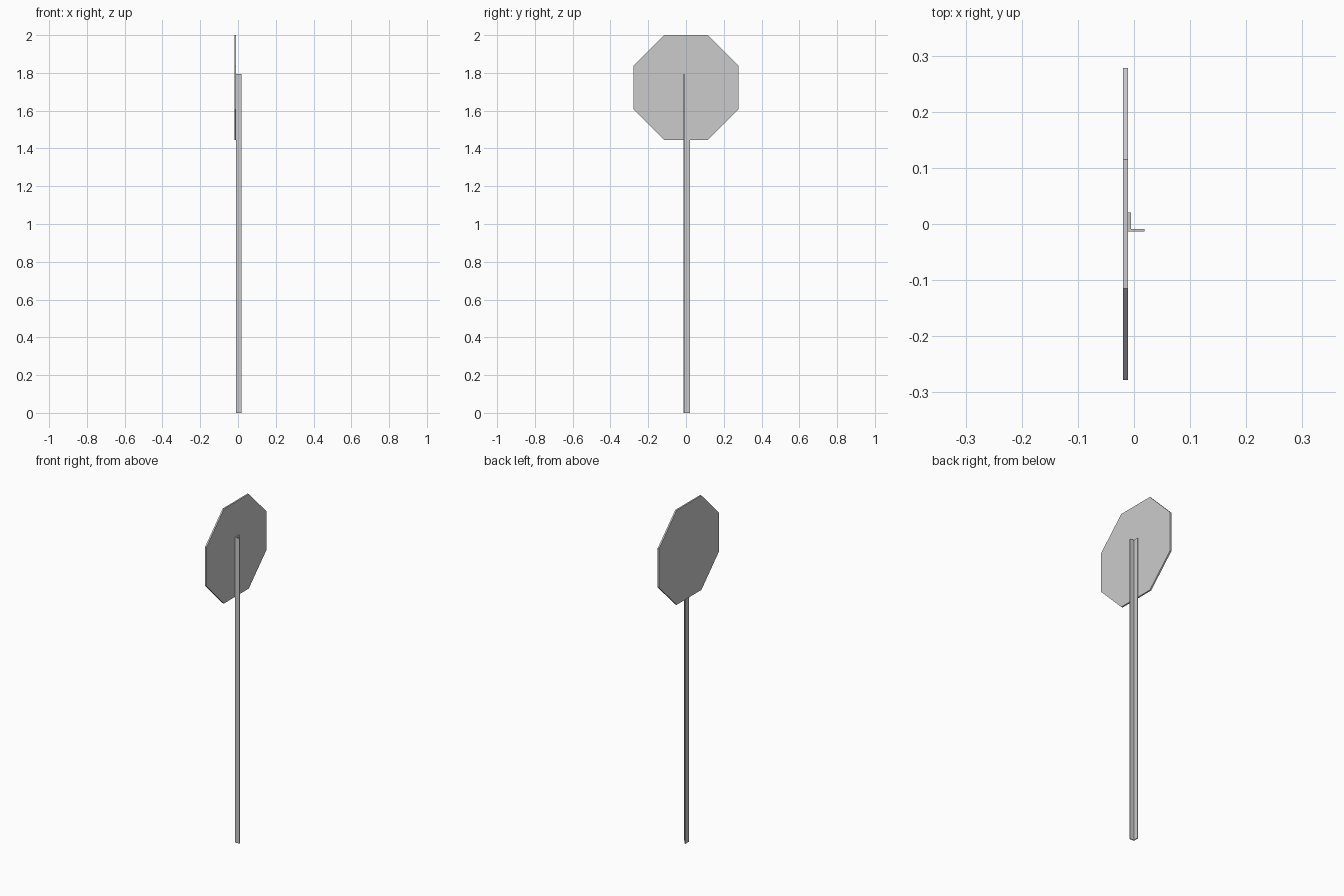
import bpy, bmesh, math

if "Cube" in bpy.data.objects:
    bpy.data.objects.remove(bpy.data.objects["Cube"])


def extrude(name, points, direction):
    """Make a closed prism from a planar outline."""
    bm = bmesh.new()
    face = bm.faces.new([bm.verts.new(p) for p in points])
    result = bmesh.ops.extrude_face_region(bm, geom=[face])
    verts = [v for v in result["geom"] if isinstance(v, bmesh.types.BMVert)]
    bmesh.ops.translate(bm, verts=verts, vec=direction)
    bmesh.ops.recalc_face_normals(bm, faces=bm.faces)
    mesh = bpy.data.meshes.new(name)
    bm.to_mesh(mesh)
    bm.free()
    obj = bpy.data.objects.new(name, mesh)
    bpy.context.collection.objects.link(obj)
    return obj


# Octagonal sign plate, flat edge up, facing -x
half = 0.278
radius = half / math.cos(math.pi / 8)
angles = [math.pi / 8 + i * math.pi / 4 for i in range(8)]
extrude("sign_plate",
        [(-0.0195, radius * math.cos(a), 2 - half + radius * math.sin(a)) for a in angles],
        (0.009, 0, 0))

# L-section angle post carrying the plate
x0, x1, y0, y1, t = -0.0105, 0.0185, -0.0135, 0.0205, 0.005
profile = [(x0, y0), (x1, y0), (x1, y0 + t), (x0 + t, y0 + t), (x0 + t, y1), (x0, y1)]
extrude("angle_post", [(x, y, 0) for x, y in profile], (0, 0, 1.795))
